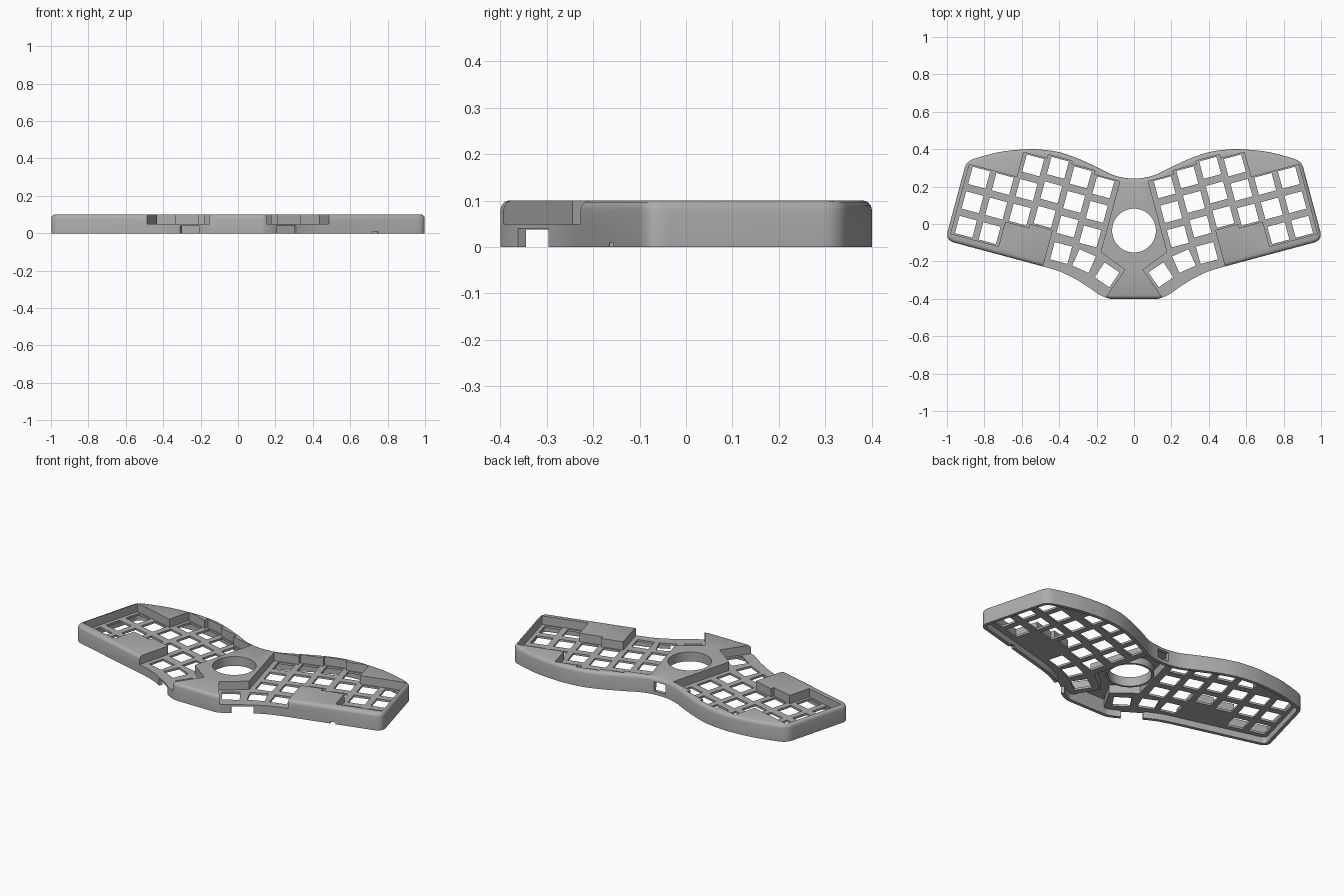
import bpy, bmesh, math
from mathutils import Vector

cube = bpy.data.objects.get("Cube")
if cube:
    bpy.data.objects.remove(cube, do_unlink=True)

TILT = math.radians(15)
TOP, FLOOR, UNDER = 0.1, 0.05, 0.038   # rim top, key plate top, key plate underside
HOLE, PITCH = 0.096, 0.136

grey = bpy.data.materials.new("case_grey")
grey.use_nodes = True
grey.diffuse_color = (0.42, 0.42, 0.42, 1)
grey.node_tree.nodes["Principled BSDF"].inputs["Base Color"].default_value = grey.diffuse_color


def uv(u, v):
    """Point in the tilted frame of one key field."""
    c, s = math.cos(TILT), math.sin(TILT)
    return (u * c - v * s, u * s + v * c)


def mirror(pts):
    return [(-x, y) for x, y in reversed(pts)]


def catmull(pts, before, after, n=5):
    p = [Vector(q) for q in [before, *pts, after]]
    out = []
    for a, b, c, d in zip(p, p[1:], p[2:], p[3:]):
        for i in range(n):
            t = i / n
            out.append(0.5 * (2 * b + (c - a) * t + (2 * a - 5 * b + 4 * c - d) * t * t
                              + (3 * b - a - 3 * c + d) * t ** 3))
    return [tuple(q) for q in out + [p[-2]]]


def corner(a, b, c, n=7):
    a, b, c = Vector(a), Vector(b), Vector(c)
    return [tuple(a * (1 - t) ** 2 + 2 * b * t * (1 - t) + c * t * t)
            for t in (i / n for i in range(n + 1))]


def inset(pts, d):
    """Offset a clockwise loop inwards."""
    out = []
    for i, p in enumerate(pts):
        a, b, c = Vector(pts[i - 1]), Vector(p), Vector(pts[(i + 1) % len(pts)])
        e, f = (b - a).normalized(), (c - b).normalized()
        m = Vector((e.y + f.y, -e.x - f.x))
        out.append(tuple(b + m * (d / (1 + e.dot(f)))))
    return out


def rect(cx, cy, w, d, angle=0.0):
    c, s = math.cos(angle), math.sin(angle)
    return [(cx + x * c - y * s, cy + x * s + y * c)
            for x, y in ((-w / 2, -d / 2), (w / 2, -d / 2), (w / 2, d / 2), (-w / 2, d / 2))]


def circle(r, cy, n=72):
    return [(r * math.cos(2 * math.pi * i / n), cy + r * math.sin(2 * math.pi * i / n))
            for i in range(n)]


def solid(name, shapes):
    """Each shape is a list of (loop, z) layers, skinned and capped."""
    bm = bmesh.new()
    for layers in shapes:
        rings = [[bm.verts.new((x, y, z)) for x, y in loop] for loop, z in layers]
        for lo, hi in zip(rings, rings[1:]):
            for i in range(len(lo)):
                bm.faces.new((lo[i - 1], lo[i], hi[i], hi[i - 1]))
        bm.faces.new(rings[0])
        bm.faces.new(rings[-1])
    bmesh.ops.recalc_face_normals(bm, faces=bm.faces)
    me = bpy.data.meshes.new(name)
    bm.to_mesh(me)
    bm.free()
    me.materials.append(grey)
    ob = bpy.data.objects.new(name, me)
    bpy.context.collection.objects.link(ob)
    return ob


def prism(loop, z0, z1):
    return [(loop, z0), (loop, z1)]


def cut(target, shapes):
    cutter = solid("cutter", shapes)
    cutter.hide_render = True
    mod = target.modifiers.new("cut", 'BOOLEAN')
    mod.operation, mod.solver, mod.object = 'DIFFERENCE', 'EXACT', cutter
    bpy.context.view_layer.update()
    dg = bpy.context.evaluated_depsgraph_get()
    me = bpy.data.meshes.new_from_object(target.evaluated_get(dg))
    target.modifiers.clear()
    target.data = me
    bpy.data.objects.remove(cutter, do_unlink=True)


def smooth(ob):
    bpy.ops.object.select_all(action='DESELECT')
    ob.select_set(True)
    bpy.context.view_layer.objects.active = ob
    bpy.ops.object.shade_smooth_by_angle(angle=math.radians(30))


# Winged outline: half of it, then mirrored
back = [(0, .243), (.1, .258), (.2, .305), (.3, .35), (.4, .384), (.5, .398),
        (.57, .4), (.7, .388), (.8, .365), (.86, .347)]
thumb_edge = [uv(.411, -.345), (.40, -.253), (.33, -.285), (.25, -.333), (.19, -.375),
              (.14, -.397), (.11, -.4)]
half = catmull(back, (-.1, .258), (.9, .333))
half += corner(back[-1], (.9, .333), uv(.952, .045))[1:]
half += corner(uv(.952, -.295), uv(.952, -.345), uv(.9, -.345))
half += catmull(thumb_edge, uv(.5, -.345), (.05, -.4), 4)
outline = half + mirror(half[1:])

# Shell with a rounded top rim, hollow below
case = solid("keyboard_case", [[(outline, 0), (outline, .08), (inset(outline, .0025), .089),
                                (inset(outline, .009), .0965), (inset(outline, .018), TOP)]])
cut(case, [prism(inset(outline, .02), -.02, UNDER)])

# Taller hollow under the middle
middle = [(.064, .222), (.158, -.14), (.03, -.243), (.11, -.38)]
cut(case, [prism(middle + mirror(middle), -.02, .088)])

# Stepped key wells, open at the front by the thumb keys
edges = [.133, .2755, .4065, .5375, .6685, .933]
tops = [.2, .222, .24, .218, .08]
well = []
for left, right, top in zip(edges, edges[1:], tops):
    well += [uv(left, top), uv(right, top)]
well += [uv(.933, -.304), uv(.6685, -.304), uv(.6685, -.166), uv(.5375, -.166),
         uv(.5375, -.144), uv(.411, -.144), uv(.411, -.45),
         (.175, -.425), (.048, -.245), (.178, -.15)]
for loop in (well, mirror(well)):
    cut(case, [prism(loop, FLOOR, .2)])

# Switch holes: six columns of three, and three thumb keys a side
holes = []
for i, top_v in enumerate([.147, .167, .185, .163, .025, .025]):
    for row in range(3):
        x, y = uv(.209 + .131 * i, top_v - row * PITCH)
        holes.append(rect(x, y, HOLE, HOLE, TILT))
for x, y, deg in ((.39, -.155, 15), (.267, -.198, 24), (.144, -.272, 34)):
    holes.append(rect(x, y, HOLE, HOLE, math.radians(deg)))
holes += [mirror(h) for h in holes]
cut(case, [prism(h, .02, .07) for h in holes])

# Round ball opening in the middle
cut(case, [prism(circle(.117, -.035), -.02, .2)])

# Rear port, thumb wall notches and a small side notch
notch = rect(.26, -.33, .12, .08, math.radians(33))
cut(case, [prism(rect(0, .24, .075, .1), .02, .075),
           prism(notch, -.02, .04), prism(mirror(notch), -.02, .04),
           prism(rect(.735, -.165, .03, .07, TILT), -.02, .01)])
smooth(case)

# Collar hanging below the ball opening
collar = solid("ball_collar", [prism(circle(.13, -.035), .045, .095)])
cut(collar, [prism(circle(.117, -.035), 0, .2)])
smooth(collar)
